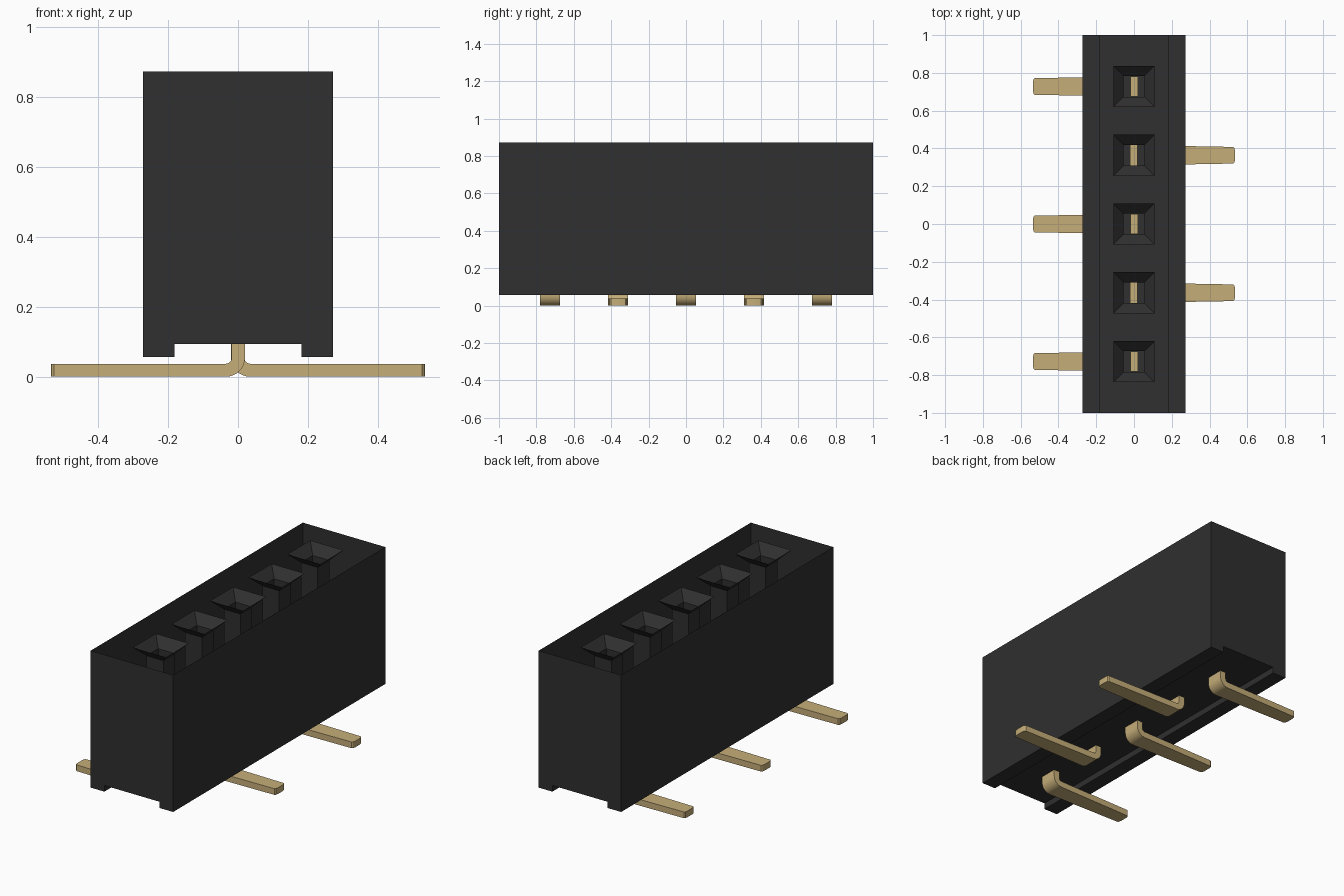
import bpy, bmesh, math

cube = bpy.data.objects.get("Cube")
if cube:
    bpy.data.objects.remove(cube, do_unlink=True)


def material(name, rgb, rough):
    m = bpy.data.materials.new(name)
    m.use_nodes = True
    m.diffuse_color = (*rgb, 1)
    b = m.node_tree.nodes["Principled BSDF"]
    b.inputs["Base Color"].default_value = (*rgb, 1)
    b.inputs["Roughness"].default_value = rough
    return m


BLACK = material("black plastic", (0.029, 0.029, 0.029), 0.6)
GOLD = material("gold metal", (0.56, 0.42, 0.19), 0.45)


def finish(bm, name, mat):
    me = bpy.data.meshes.new(name)
    bm.to_mesh(me)
    bm.free()
    me.materials.append(mat)
    ob = bpy.data.objects.new(name, me)
    bpy.context.collection.objects.link(ob)
    return ob


W, TOP, BASE, FLOOR, GROOVE = 0.272, 0.873, 0.056, 0.093, 0.182
PITCH = 0.364

# Housing: thin shell, open at the top, with a groove along the underside
profile = [(-W, TOP), (-W, BASE), (-GROOVE, BASE), (-GROOVE, FLOOR),
           (GROOVE, FLOOR), (GROOVE, BASE), (W, BASE), (W, TOP)]
bm = bmesh.new()
front = [bm.verts.new((x, -1, z)) for x, z in profile]
back = [bm.verts.new((x, 1, z)) for x, z in profile]
bm.faces.new(front)
bm.faces.new(back[::-1])
for i in range(len(profile) - 1):
    bm.faces.new((front[i], back[i], back[i + 1], front[i + 1]))
finish(bm, "housing", BLACK)


# Socket: square funnel leading into a square well
def socket(y, name):
    bm = bmesh.new()
    rings = []
    for h, z in ((0.109, TOP), (0.055, TOP - 0.055), (0.055, 0.14)):
        rings.append([bm.verts.new((sx * h, y + sy * h, z))
                      for sx, sy in ((-1, -1), (1, -1), (1, 1), (-1, 1))])
    for a, b in zip(rings, rings[1:]):
        for i in range(4):
            j = (i + 1) % 4
            bm.faces.new((a[j], a[i], b[i], b[j]))
    bm.faces.new(rings[-1])
    finish(bm, name, BLACK)


# Pin: bent strip, upright in the well, tail lying flat toward side s
def pin(y, s, name):
    outer, inner = [(0.02, 0.45)], [(-0.018, 0.45)]
    for k in range(9):
        a = math.radians(90 * k / 8)
        c, d = math.cos(a), math.sin(a)
        outer.append((-0.035 + 0.055 * c, 0.055 - 0.055 * d))
        inner.append((-0.035 + 0.017 * c, 0.055 - 0.018 * d))
    widths = [0.053] * len(outer)
    # tapered tail with a slightly rounded tip
    for x, w in ((-0.526, 0.044), (-0.532, 0.038), (-0.535, 0.022)):
        outer.append((x, 0))
        inner.append((x, 0.037))
        widths.append(w)
    bm = bmesh.new()
    rings = []
    for (ox, oz), (ix, iz), w in zip(outer, inner, widths):
        rings.append([bm.verts.new((-s * x, y + v, z)) for x, v, z in
                      ((ox, -w, oz), (ox, w, oz), (ix, w, iz), (ix, -w, iz))])
    for a, b in zip(rings, rings[1:]):
        for i in range(4):
            j = (i + 1) % 4
            bm.faces.new((a[i], a[j], b[j], b[i]))
    bm.faces.new(rings[0])
    bm.faces.new(rings[-1][::-1])
    bmesh.ops.recalc_face_normals(bm, faces=bm.faces)
    ob = finish(bm, name, GOLD)
    bpy.ops.object.select_all(action='DESELECT')
    ob.select_set(True)
    bpy.context.view_layer.objects.active = ob
    bpy.ops.object.shade_smooth_by_angle(angle=math.radians(25))


# Five positions, tails alternating sides
for n in range(5):
    y = (n - 2) * PITCH
    socket(y, f"socket_{n + 1}")
    pin(y, -1 if n % 2 == 0 else 1, f"pin_{n + 1}")
